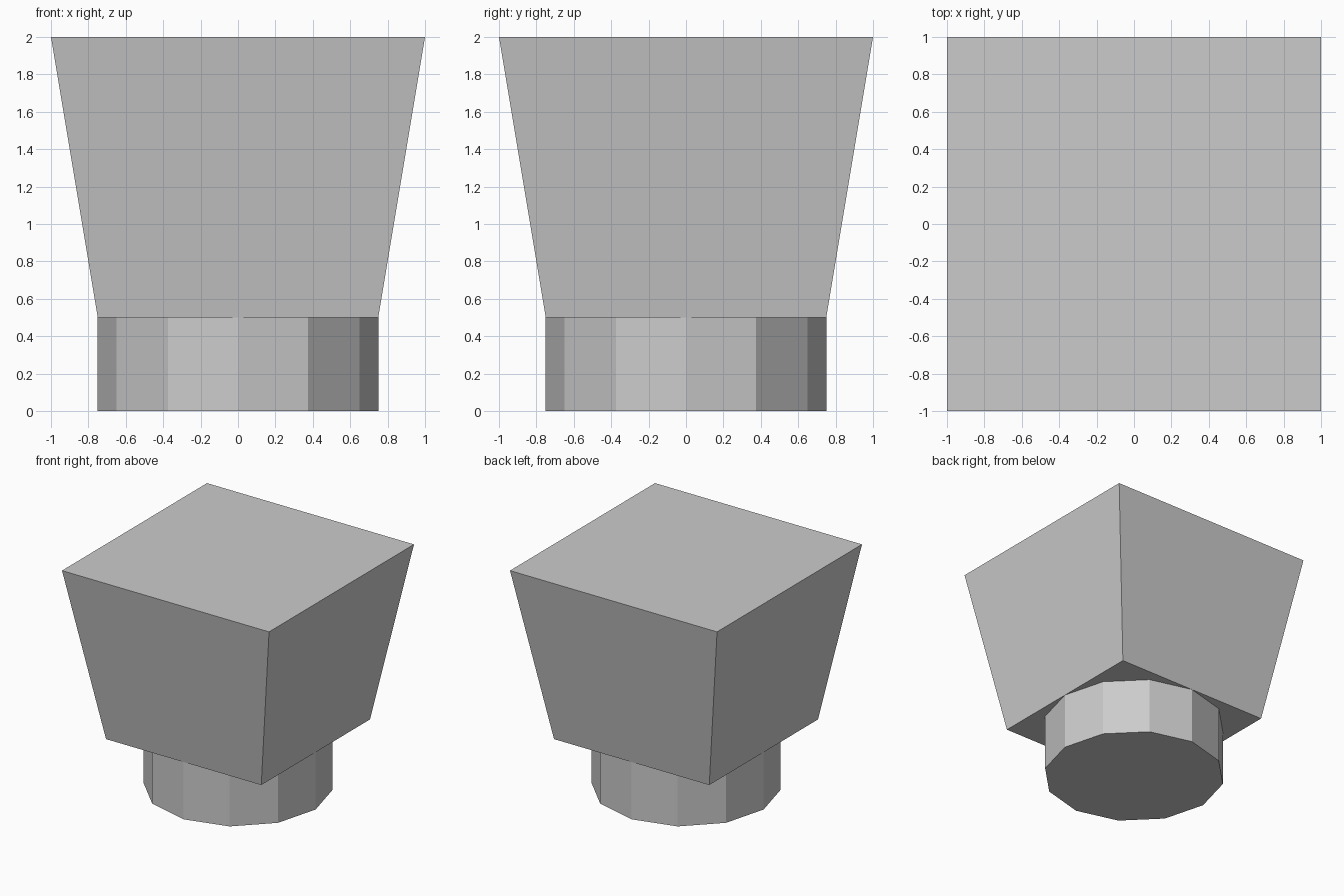
import bpy
import bmesh
import math
from mathutils import Matrix

if "Cube" in bpy.data.objects:
    bpy.data.objects.remove(bpy.data.objects["Cube"])


def prism(name, sides, r_bottom, r_top, z0, z1, turn=0.0):
    """Closed, flat-shaded tapered prism between two heights."""
    bm = bmesh.new()
    place = Matrix.Translation((0, 0, (z0 + z1) / 2)) @ Matrix.Rotation(turn, 4, 'Z')
    bmesh.ops.create_cone(bm, cap_ends=True, segments=sides, radius1=r_bottom,
                          radius2=r_top, depth=z1 - z0, matrix=place)
    mesh = bpy.data.meshes.new(name)
    bm.to_mesh(mesh)
    bm.free()
    obj = bpy.data.objects.new(name, mesh)
    bpy.context.collection.objects.link(obj)
    return obj


# Twelve-sided round foot
prism("round_base", 12, 0.75, 0.75, 0.0, 0.5)

# Square block flaring upward (corner radius = half width * sqrt 2)
diag = math.sqrt(2)
prism("flared_block", 4, 0.75 * diag, 1.0 * diag, 0.5, 2.0, math.radians(45))
